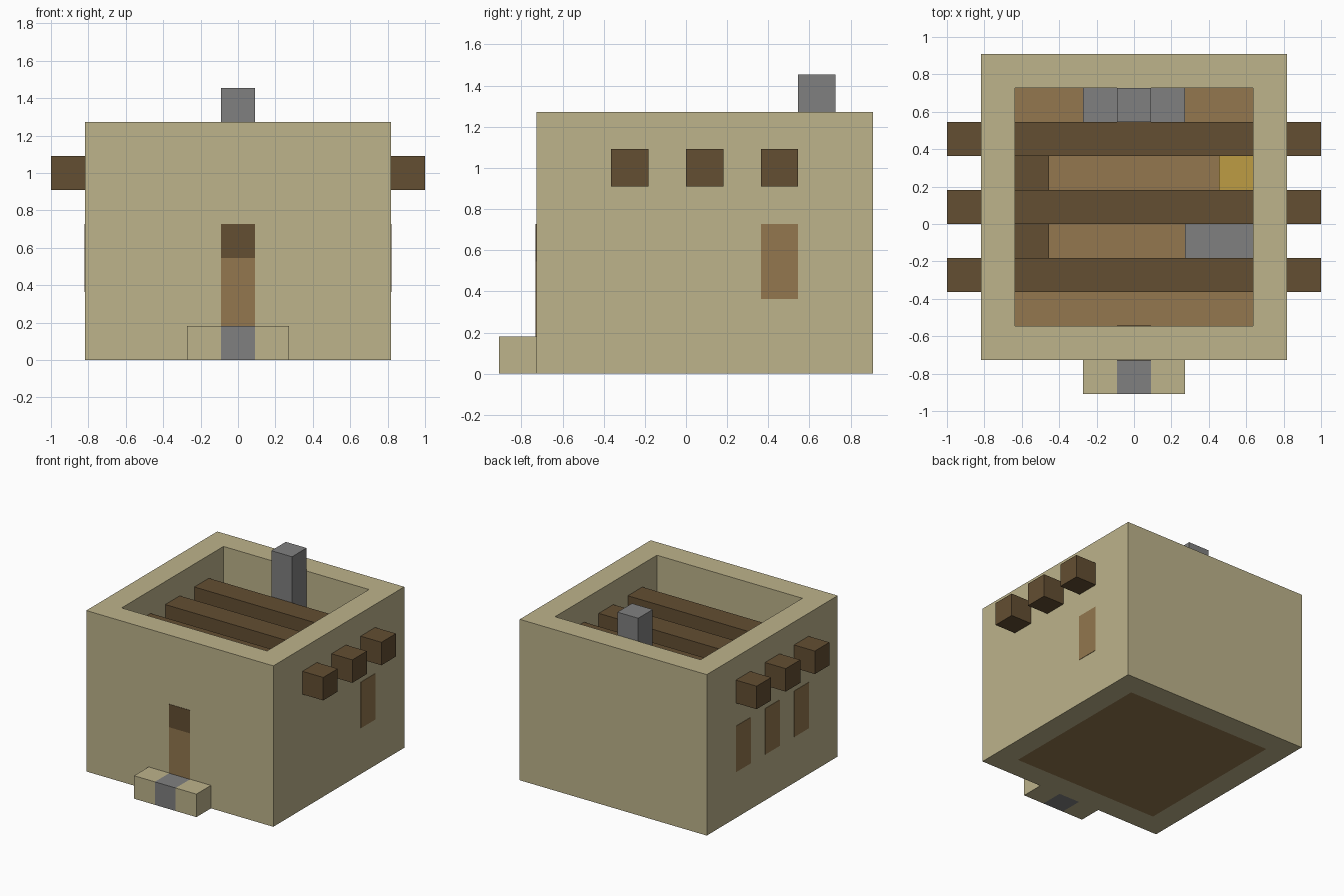
import bpy, bmesh
from mathutils import Vector

U = 2 / 11                      # one block of the building grid
ORIGIN = Vector((0, U / 2, 0))  # centre of the house footprint
SKIN = 0.003                    # how far flush panels stand out

if "Cube" in bpy.data.objects:
    bpy.data.objects.remove(bpy.data.objects["Cube"], do_unlink=True)


def make_material(name, *rgb):
    linear = [((c / 255 + 0.055) / 1.055) ** 2.4 for c in rgb] + [1]
    mat = bpy.data.materials.new(name)
    mat.use_nodes = True
    mat.diffuse_color = linear
    bsdf = mat.node_tree.nodes["Principled BSDF"]
    bsdf.inputs["Base Color"].default_value = linear
    bsdf.inputs["Roughness"].default_value = 0.9
    return mat


sand = make_material("sandstone", 189, 179, 139)
plank = make_material("plank_brown", 147, 119, 78)
timber = make_material("dark_timber", 99, 78, 50)
stone = make_material("grey_stone", 128, 128, 128)
gold = make_material("gold", 190, 156, 68)


def finish(name, bm, mat):
    bmesh.ops.recalc_face_normals(bm, faces=bm.faces)
    mesh = bpy.data.meshes.new(name)
    bm.to_mesh(mesh)
    bm.free()
    mesh.materials.append(mat)
    obj = bpy.data.objects.new(name, mesh)
    bpy.context.collection.objects.link(obj)
    return obj


def box(name, mat, x, y, z, grow=(0, 0, 0)):
    """Box between (low, high) grid limits, grown outward along chosen axes."""
    bm = bmesh.new()
    bmesh.ops.create_cube(bm, size=1)
    for v in bm.verts:
        p = [lim[v.co[i] > 0] * U for i, lim in enumerate((x, y, z))]
        side = [1 if c > 0 else -1 for c in v.co]
        v.co = ORIGIN + Vector([p[i] + side[i] * grow[i] for i in range(3)])
    return finish(name, bm, mat)


# Open-topped square wall ring
bm = bmesh.new()
corners = [(-1, -1), (1, -1), (1, 1), (-1, 1)]
outer, inner = [[bm.verts.new(ORIGIN + Vector((a * r, b * r, 0)) * U)
                 for a, b in corners] for r in (4.5, 3.5)]
for i in range(4):
    j = (i + 1) % 4
    bm.faces.new((outer[i], outer[j], inner[j], inner[i]))
top = bmesh.ops.extrude_face_region(bm, geom=bm.faces[:])["geom"]
bmesh.ops.translate(bm, vec=(0, 0, 7 * U),
                    verts=[g for g in top if isinstance(g, bmesh.types.BMVert)])
finish("walls", bm, sand)

box("floor", plank, (-3.5, 3.5), (-3.5, 3.5), (0, 1))

# Roof beams running through both side walls
for i, y in enumerate((-2.5, -0.5, 1.5)):
    box(f"roof_beam_{i + 1}", timber, (-5.5, 5.5), (y, y + 1), (5, 6))
    # Shutters under the beams on the right wall
    box(f"right_window_{i + 1}", plank, (-4.5, -3.5), (y, y + 1), (2, 4), (SKIN, 0, 0))
box("left_window", plank, (3.5, 4.5), (1.5, 2.5), (2, 4), (SKIN, 0, 0))

# Doorway and front step
box("door", plank, (-0.5, 0.5), (-4.5, -3.5), (1, 3), (0, SKIN, 0))
box("door_lintel", timber, (-0.5, 0.5), (-4.5, -3.5), (3, 4), (0, SKIN, 0))
box("step_centre", stone, (-0.5, 0.5), (-5.5, -4.5), (0, 1))
for side, x in (("right", -1.5), ("left", 0.5)):
    box(f"step_{side}", sand, (x, x + 1), (-5.5, -4.5), (0, 1))

# Hearth and chimney against the back wall
box("chimney", stone, (-0.5, 0.5), (2.5, 3.5), (1, 8))
for side, x in (("right", -1.5), ("left", 0.5)):
    box(f"hearth_{side}", stone, (x, x + 1), (2.5, 3.5), (1, 3))

# Furniture
box("bench", timber, (-3.5, -2.5), (-1.5, 1.5), (1, 2))
box("stone_counter", stone, (1.5, 3.5), (-1.5, -0.5), (1, 2))
box("gold_chest", gold, (2.5, 3.5), (0.5, 1.5), (1, 2))
